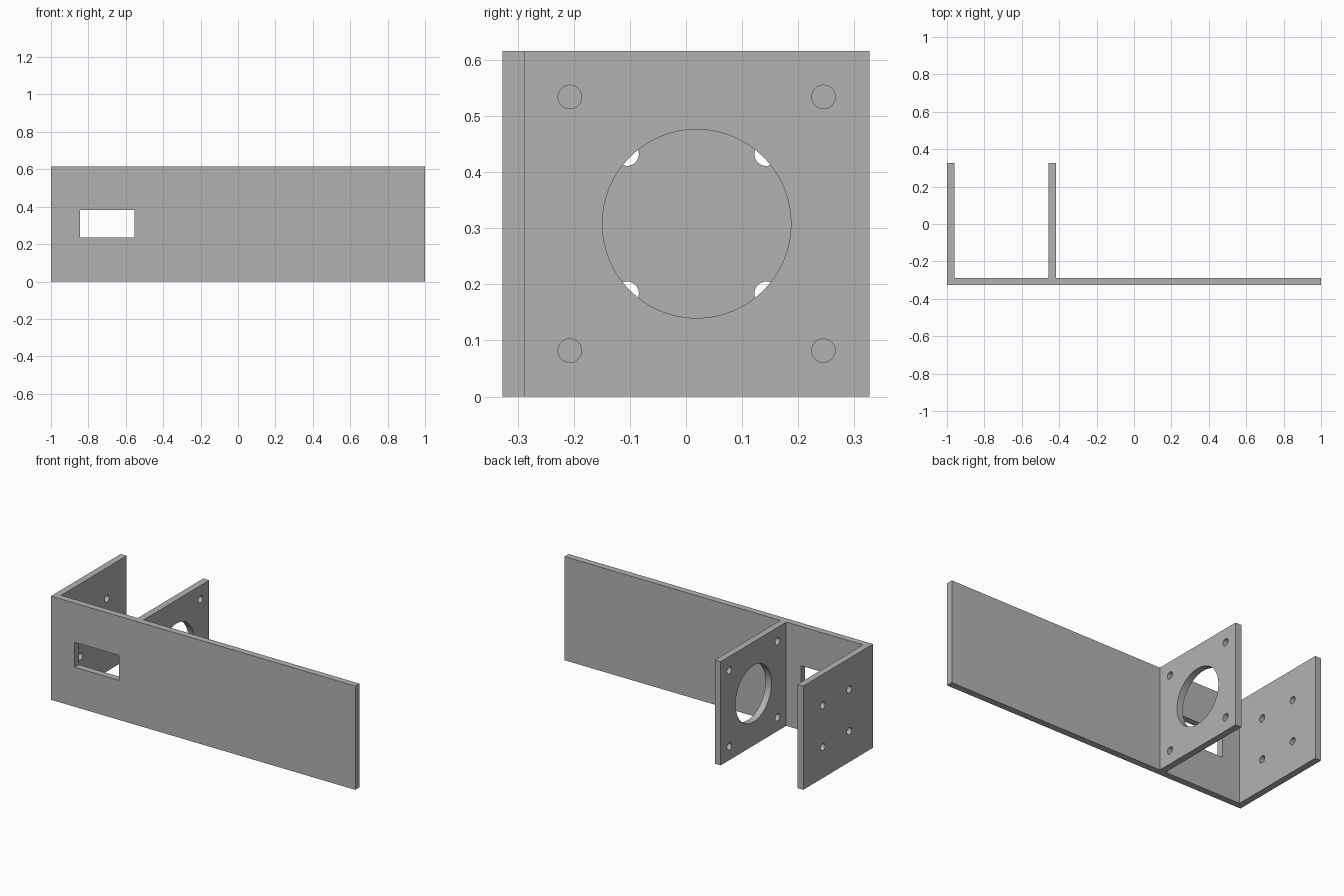
import bpy, bmesh, math
from mathutils import Matrix, Vector

cube = bpy.data.objects.get("Cube")
if cube:
    bpy.data.objects.remove(cube, do_unlink=True)

LENGTH, DEPTH, HEIGHT, THICK = 2.0, 0.654, 0.616, 0.039
LEFT, FRONT, BACK = -LENGTH / 2, -DEPTH / 2, DEPTH / 2
MID_X = -0.457                      # outer face of the middle plate
HOLE_Y, HOLE_Z = 0.019, HEIGHT / 2  # shared axis of the hole patterns

grey = bpy.data.materials.new("plain grey")
grey.use_nodes = True
colour = (0.45, 0.45, 0.45, 1)
grey.diffuse_color = colour
grey.node_tree.nodes["Principled BSDF"].inputs["Base Color"].default_value = colour


def make_object(name, bm):
    bmesh.ops.recalc_face_normals(bm, faces=bm.faces)
    mesh = bpy.data.meshes.new(name)
    bm.to_mesh(mesh)
    bm.free()
    mesh.materials.append(grey)
    obj = bpy.data.objects.new(name, mesh)
    bpy.context.collection.objects.link(obj)
    return obj


def add_hole(bm, x, y, z, radius, sides):
    """Cylinder along x that passes through one plate."""
    place = Matrix.Translation((x, y, z)) @ Matrix.Rotation(math.pi / 2, 4, "Y")
    bmesh.ops.create_cone(bm, cap_ends=True, segments=sides, radius1=radius,
                          radius2=radius, depth=THICK * 3, matrix=place)


def add_hole_square(bm, x, offset):
    """Four screw holes around the shared axis."""
    for sy in (-1, 1):
        for sz in (-1, 1):
            add_hole(bm, x, HOLE_Y + sy * offset, HOLE_Z + sz * offset, 0.021, 32)


# Bracket body: long wall with two upright plates, extruded from its plan
inner = FRONT + THICK
plan = [(LEFT, FRONT), (-LEFT, FRONT), (-LEFT, inner),
        (MID_X + THICK, inner), (MID_X + THICK, BACK), (MID_X, BACK), (MID_X, inner),
        (LEFT + THICK, inner), (LEFT + THICK, BACK), (LEFT, BACK)]
bm = bmesh.new()
base = bm.faces.new([bm.verts.new((x, y, 0)) for x, y in plan])
extruded = bmesh.ops.extrude_face_region(bm, geom=[base], use_keep_orig=True)
top = [v for v in extruded["geom"] if isinstance(v, bmesh.types.BMVert)]
bmesh.ops.translate(bm, verts=top, vec=Vector((0, 0, HEIGHT)))
bracket = make_object("mounting_bracket", bm)

# Cutters: motor opening, screw holes and wall window
bm = bmesh.new()
mid = MID_X + THICK / 2
add_hole(bm, mid, HOLE_Y, HOLE_Z, 0.168, 96)
add_hole_square(bm, mid, 0.226)
add_hole_square(bm, LEFT + THICK / 2, 0.124)
window = Matrix.Translation((-0.699, FRONT + THICK / 2, 0.309))
bmesh.ops.create_cube(bm, size=1, matrix=window @ Matrix.Diagonal((0.292, THICK * 3, 0.148, 1)))
cutter = make_object("hole_cutter", bm)
cutter.hide_render = True

# Cut the openings, then drop the helper
cut = bracket.modifiers.new("openings", "BOOLEAN")
cut.operation, cut.solver, cut.object = "DIFFERENCE", "EXACT", cutter
bpy.ops.object.select_all(action="DESELECT")
bpy.context.view_layer.objects.active = bracket
bracket.select_set(True)
bpy.ops.object.modifier_apply(modifier=cut.name)
bpy.data.objects.remove(cutter, do_unlink=True)
bpy.ops.object.shade_smooth_by_angle(angle=math.radians(30))
